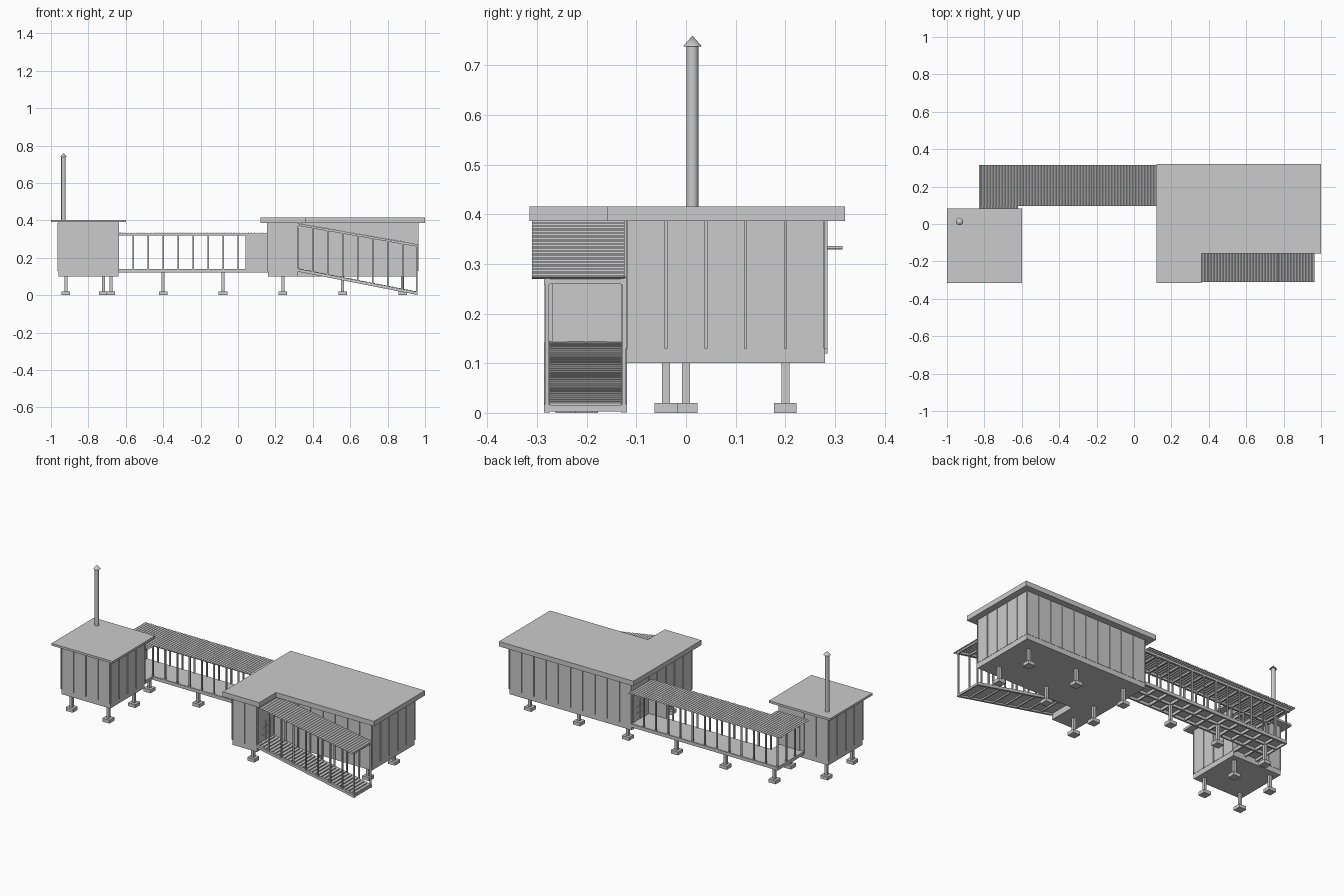
import bpy, bmesh, math
from mathutils import Vector, Matrix

if "Cube" in bpy.data.objects:
    bpy.data.objects.remove(bpy.data.objects["Cube"])


def finish(bm, name):
    bmesh.ops.recalc_face_normals(bm, faces=bm.faces[:])
    me = bpy.data.meshes.new(name)
    bm.to_mesh(me)
    bm.free()
    ob = bpy.data.objects.new(name, me)
    bpy.context.collection.objects.link(ob)
    return ob


def boxes(name, items):
    """One object from (x0, x1, y0, y1, z0, z1) boxes."""
    bm = bmesh.new()
    for x0, x1, y0, y1, z0, z1 in items:
        m = Matrix.Translation(((x0 + x1) / 2, (y0 + y1) / 2, (z0 + z1) / 2))
        m = m @ Matrix.Diagonal((x1 - x0, y1 - y0, z1 - z0, 1))
        bmesh.ops.create_cube(bm, size=1, matrix=m)
    return finish(bm, name)


def prism(name, pts, vec):
    """Extrude a closed outline along vec."""
    bm = bmesh.new()
    f = bm.faces.new([bm.verts.new(p) for p in pts])
    r = bmesh.ops.extrude_face_region(bm, geom=[f])
    vs = [v for v in r["geom"] if isinstance(v, bmesh.types.BMVert)]
    bmesh.ops.translate(bm, verts=vs, vec=Vector(vec))
    return finish(bm, name)


def slab(name, pts, z0, z1):
    return prism(name, [(x, y, z0) for x, y in pts], (0, 0, z1 - z0))


def sloped(name, x0, za, x1, zb, y0, y1, t):
    """Sloping beam or deck, top edge from za to zb."""
    return prism(name, [(x0, y0, za), (x1, y0, zb), (x1, y0, zb - t), (x0, y0, za - t)],
                 (0, y1 - y0, 0))


def corrugated(name, x0, za, x1, zb, y0, y1, step=0.008, amp=0.005):
    n = round((x1 - x0) / step)
    top = [(x0 + (x1 - x0) * i / n, za + (zb - za) * i / n + (amp if i % 2 else 0))
           for i in range(n + 1)]
    outline = top + [(x, z - 0.0015) for x, z in reversed(top)]
    return prism(name, [(x, y0, z) for x, z in outline], (0, y1 - y0, 0))


def cladding(name, runs):
    """Panels and battens on walls; run = axis, fixed coordinate, outward sign, start, end."""
    items = []
    for axis, c, s, a, b in runs:
        n = round((b - a) / 0.08)

        def add(u0, u1, t, z0):
            lo, hi = sorted((c - 0.002 * s, c + t * s))
            items.append((u0, u1, lo, hi, z0, 0.387) if axis == 'x'
                         else (lo, hi, u0, u1, z0, 0.387))
        for i in range(n):
            add(a + i * 0.08 + 0.004, a + i * 0.08 + 0.076, 0.0015, 0.13)
        for i in range(n + 1):
            u = a + i * 0.08
            add(max(a, u - 0.003), min(b, u + 0.003), 0.005, 0.13)
    boxes(name, items)


def footings(name, spots, top):
    items = []
    for x, y in spots:
        items += [(x - .023, x + .023, y - .023, y + .023, 0, .02),
                  (x - .008, x + .008, y - .008, y + .008, .02, top)]
    boxes(name, items)


def door(name, x, s, yc, z0, z1):
    """Framed door with six panes on a wall facing +-x."""
    def b(y0, y1, a, c, t):
        lo, hi = sorted((x, x + s * t))
        return (lo, hi, yc + y0, yc + y1, a, c)
    zm = z0 + 0.12
    items = [b(-.07, -.04, z0, z1, .004), b(.04, .07, z0, z1, .004),
             b(-.04, .04, zm, z1, .004), b(-.04, .04, z0, zm, .001)]
    items.append(b(-.003, .003, z0, zm, .004))
    items += [b(-.04, .04, z0 + h - .002, z0 + h + .002, .004) for h in (.04, .08)]
    boxes(name, items)


# Main building, L-shaped
slab("main_walls", [(.16, -.28), (.32, -.28), (.32, -.12), (.96, -.12), (.96, .28), (.16, .28)],
     .10, .39)
slab("main_roof", [(.12, -.315), (.36, -.315), (.36, -.158), (1, -.158), (1, .32), (.12, .32)],
     .387, .416)
cladding("main_cladding", [('x', -.28, -1, .16, .32), ('x', -.12, -1, .32, .96),
                           ('x', .28, 1, .16, .96), ('y', .96, 1, -.12, .28),
                           ('y', .16, -1, -.28, .12)])
footings("main_footings", [(x, y) for x in (.24, .56, .88) for y in (-.04, .2)] + [(.24, -.2)], .10)
door("ramp_door", .32, 1, -.2, .14, .36)
door("bridge_door", .16, -1, .2, .14, .32)

# Small cabin
boxes("cabin_walls", [(-.96, -.64, -.28, .04, .10, .392)])
boxes("cabin_roof", [(-1, -.6, -.315, .082, .39, .403)])
cladding("cabin_cladding", [('x', -.28, -1, -.96, -.64), ('x', .04, 1, -.96, -.80),
                            ('y', -.96, -1, -.28, .04), ('y', -.64, 1, -.28, .04)])
footings("cabin_footings", [(x, y) for x in (-.92, -.68) for y in (-.24, 0)], .10)
boxes("cabin_door", [(-.775, -.665, .038, .044, .14, .31)])

# Chimney with cone cap
for nm, r1, r2, z0, z1 in (("chimney", .012, .012, .40, .74), ("chimney_cap", .019, 0, .738, .76)):
    bm = bmesh.new()
    bmesh.ops.create_cone(bm, cap_ends=True, segments=20, radius1=r1, radius2=r2, depth=z1 - z0,
                          matrix=Matrix.Translation((-.933, .013, (z0 + z1) / 2)))
    ob = finish(bm, nm)
    bpy.context.view_layer.objects.active = ob
    ob.select_set(True)
    bpy.ops.object.shade_smooth_by_angle()
    ob.select_set(False)

# Covered bridge: deck, joists, rails and posts
h = .004
xs = [-.796 + .08 * i if i == 0 else -.80 + .08 * i for i in range(12)]
boxes("bridge_deck", [(-.80, .16, .12, .28, .136, .14), (-.80, -.64, .04, .12, .136, .14)])
frame = []
for y in (.12, .28):
    frame += [(-.80, .16, y - .005, y + .005, .12, .139), (-.82, .16, y - .005, y + .005, .318, .331)]
for x in xs:
    frame += [(x - h, x + h, .12, .28, .12, .137), (x - h, x + h, .12, .28, .32, .33)]
frame += [(-.80, .16, .196, .204, .12, .137)]
frame += [(x - h, x + h, .04, .12, z, z + .015) for x in (-.796, -.72, -.644) for z in (.121, .316)]
boxes("bridge_frame", frame)
boxes("bridge_posts", [(x - h, x + h, y - h, y + h, .12, .33) for x in xs for y in (.12, .28)
                       if not (y < .2 and abs(x + .72) < .01)]
      + [(-.80, -.792, .196, .204, .12, .33)])
boxes("bridge_side_panel", [(.04, .16, .117, .123, .125, .325)])
corrugated("bridge_roof", -.83, .331, .16, .331, .095, .315)
corrugated("cabin_porch_roof", -.83, .331, -.62, .331, .04, .096)
footings("bridge_footings", [(x, .2) for x in (-.72, -.40, -.08)], .125)


# Covered ramp
def floor_z(x):
    return .142 - (x - .32) * .195


def roof_z(x):
    return .383 - (x - .32) * .175


A, B = .32, .96
for side, y in (("outer", -.28), ("inner", -.125)):
    sloped("ramp_rail_" + side, A, floor_z(A), B, floor_z(B), y - .006, y + .006, .016)
    sloped("ramp_roof_beam_" + side, A, roof_z(A), B, roof_z(B), y - .006, y + .006, .012)
sloped("ramp_deck", A, floor_z(A) - .003, B, floor_z(B) - .003, -.275, -.13, .003)
for i in range(32):
    x = A + i * .02
    sloped("ramp_plank", x, floor_z(x) + .002, x + .014, floor_z(x + .014) + .002, -.275, -.13, .005)
posts, joists = [], []
for i in range(1, 9):
    x = A + .08 * i - (h if i == 8 else 0)
    posts += [(x - h, x + h, y - h, y + h, max(0, floor_z(x) - .014), roof_z(x) - .003)
              for y in (-.28, -.125)]
    joists += [(x - h, x + h, -.28, -.125, floor_z(x) - .015, floor_z(x) - .003),
               (x - h, x + h, -.28, -.125, roof_z(x) - .012, roof_z(x) - .002)]
boxes("ramp_posts", posts)
boxes("ramp_joists", joists)
corrugated("ramp_roof", .32, roof_z(.32), .965, roof_z(.965), -.31, -.122)
